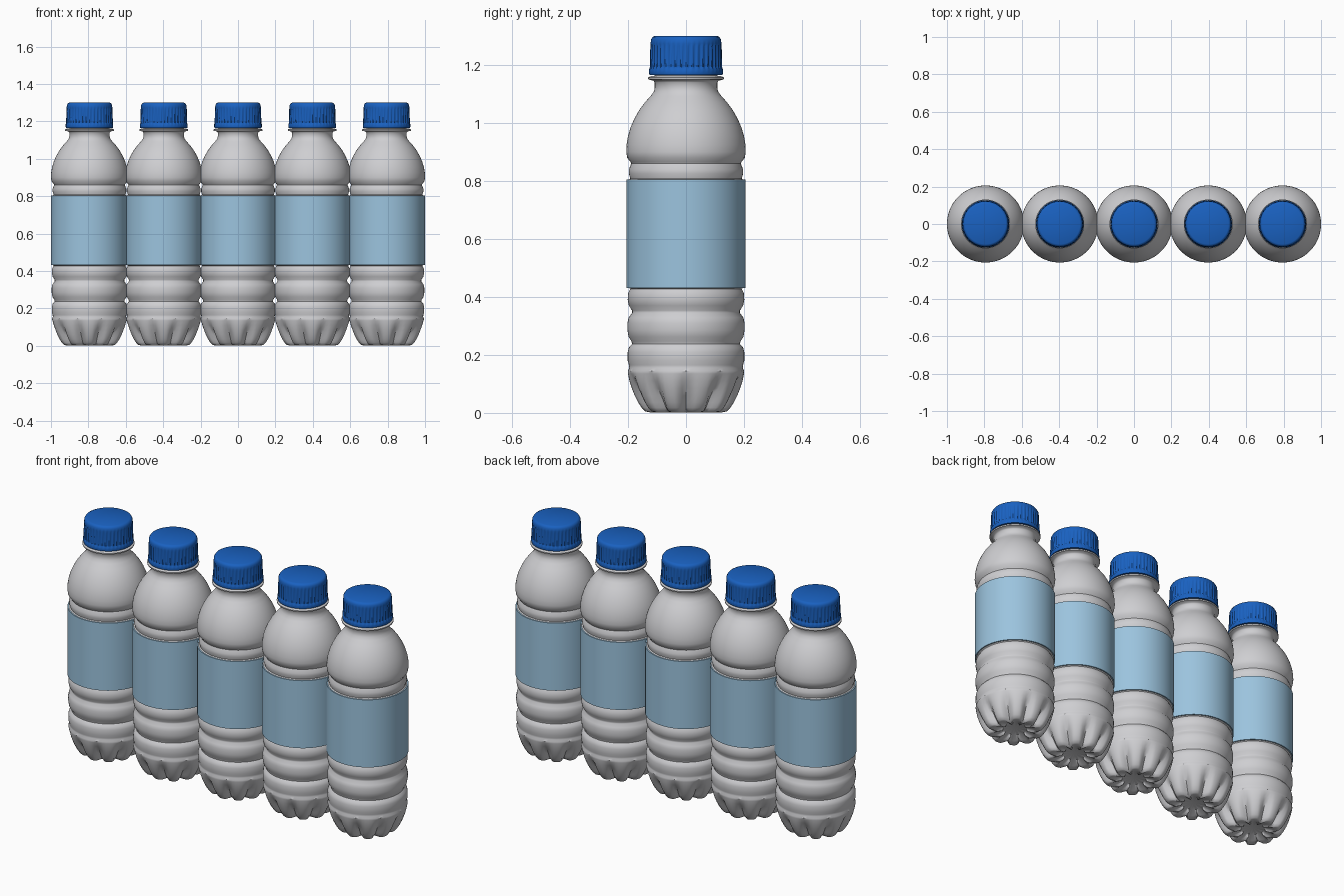
import bpy
import bmesh
from math import sin, cos, pi, radians

old = bpy.data.objects.get("Cube")
if old:
    bpy.data.objects.remove(old, do_unlink=True)


def material(name, colour):
    mat = bpy.data.materials.new(name)
    mat.use_nodes = True
    mat.diffuse_color = (*colour, 1)
    mat.node_tree.nodes["Principled BSDF"].inputs["Base Color"].default_value = (*colour, 1)
    return mat


def lathe(name, profile, segments, mat, shape=lambda r, z, i, a: r):
    """Spin (radius, height) points; shape may bend the radius by angle."""
    bm = bmesh.new()
    rings = []
    for r, z in profile:
        if r == 0:
            rings.append([bm.verts.new((0, 0, z))] * segments)
            continue
        ring = []
        for i in range(segments):
            a = 2 * pi * i / segments
            rr = shape(r, z, i, a)
            ring.append(bm.verts.new((rr * cos(a), rr * sin(a), z)))
        rings.append(ring)
    for low, high in zip(rings, rings[1:]):
        for i in range(segments):
            j = (i + 1) % segments
            corners = dict.fromkeys((low[i], low[j], high[j], high[i]))
            bm.faces.new(list(corners))
    mesh = bpy.data.meshes.new(name)
    bm.to_mesh(mesh)
    bm.free()
    mesh.materials.append(mat)
    obj = bpy.data.objects.new(name, mesh)
    bpy.context.collection.objects.link(obj)
    bpy.ops.object.select_all(action="DESELECT")
    bpy.context.view_layer.objects.active = obj
    obj.select_set(True)
    bpy.ops.object.shade_smooth_by_angle(angle=radians(40))
    return obj


plastic = material("pale grey plastic", (0.62, 0.62, 0.64))
paper = material("light blue label", (0.33, 0.55, 0.73))
blue = material("blue cap", (0.01, 0.12, 0.53))

# Bottle outline: foot, ribbed waist, label seat, shoulder, neck and collar
base = [(0, 0.03), (0.06, 0.022), (0.1, 0.008), (0.125, 0.002), (0.14, 0.005),
        (0.153, 0.018), (0.165, 0.036), (0.177, 0.06), (0.187, 0.085),
        (0.195, 0.11), (0.2, 0.135), (0.201, 0.145), (0.196, 0.155)]
waist = [(0.197, 0.165), (0.201, 0.18), (0.201, 0.21), (0.197, 0.225), (0.186, 0.238),
         (0.188, 0.247), (0.198, 0.262), (0.202, 0.285), (0.202, 0.31), (0.198, 0.329),
         (0.186, 0.345), (0.186, 0.353), (0.197, 0.37), (0.201, 0.39), (0.2, 0.412),
         (0.192, 0.428), (0.2, 0.435)]
shoulder = [(0.2, 0.8), (0.192, 0.808), (0.197, 0.825), (0.197, 0.84), (0.189, 0.86),
            (0.192, 0.866), (0.203, 0.88), (0.206, 0.9), (0.205, 0.925), (0.2, 0.955),
            (0.191, 0.985), (0.178, 1.015), (0.161, 1.045), (0.141, 1.072),
            (0.122, 1.093), (0.111, 1.108), (0.108, 1.12), (0.108, 1.14)]
collar = [(0.113, 1.146), (0.13, 1.15), (0.131, 1.157), (0.122, 1.161), (0.108, 1.163),
          (0.108, 1.2)]


def fluted(r, z, i, a):
    """Press ten rounded grooves between the feet."""
    if z > 0.14 or r < 0.08:
        return r
    fade = min(1, (0.14 - z) / 0.09)
    groove = abs(cos(5 * a)) ** 5
    return r - 0.036 * fade * groove


def knurled(r, z, i, a):
    """Fine grip ridges around the middle of the cap."""
    return r - 0.004 if 1.19 < z < 1.27 and i % 4 > 1 else r


cap = [(0.108, 1.166), (0.126, 1.166), (0.127, 1.17), (0.127, 1.185), (0.125, 1.191),
       (0.125, 1.193), (0.123, 1.265), (0.122, 1.274), (0.121, 1.287),
       (0.116, 1.296), (0.108, 1.3), (0, 1.3)]
sleeve = [(0.199, 0.431), (0.2055, 0.431), (0.2055, 0.805), (0.199, 0.805)]

parts = [
    lathe("bottle", base + waist + shoulder + collar, 80, plastic, fluted),
    lathe("label", sleeve, 64, paper),
    lathe("cap", cap, 160, blue, knurled),
]

# Row of five identical bottles
for n in range(5):
    for part in parts:
        copy = part if n == 0 else part.copy()
        if n:
            bpy.context.collection.objects.link(copy)
        copy.name = f"{part.name.split('_')[0]}_{n + 1}"
        copy.location.x = (n - 2) * 0.397
